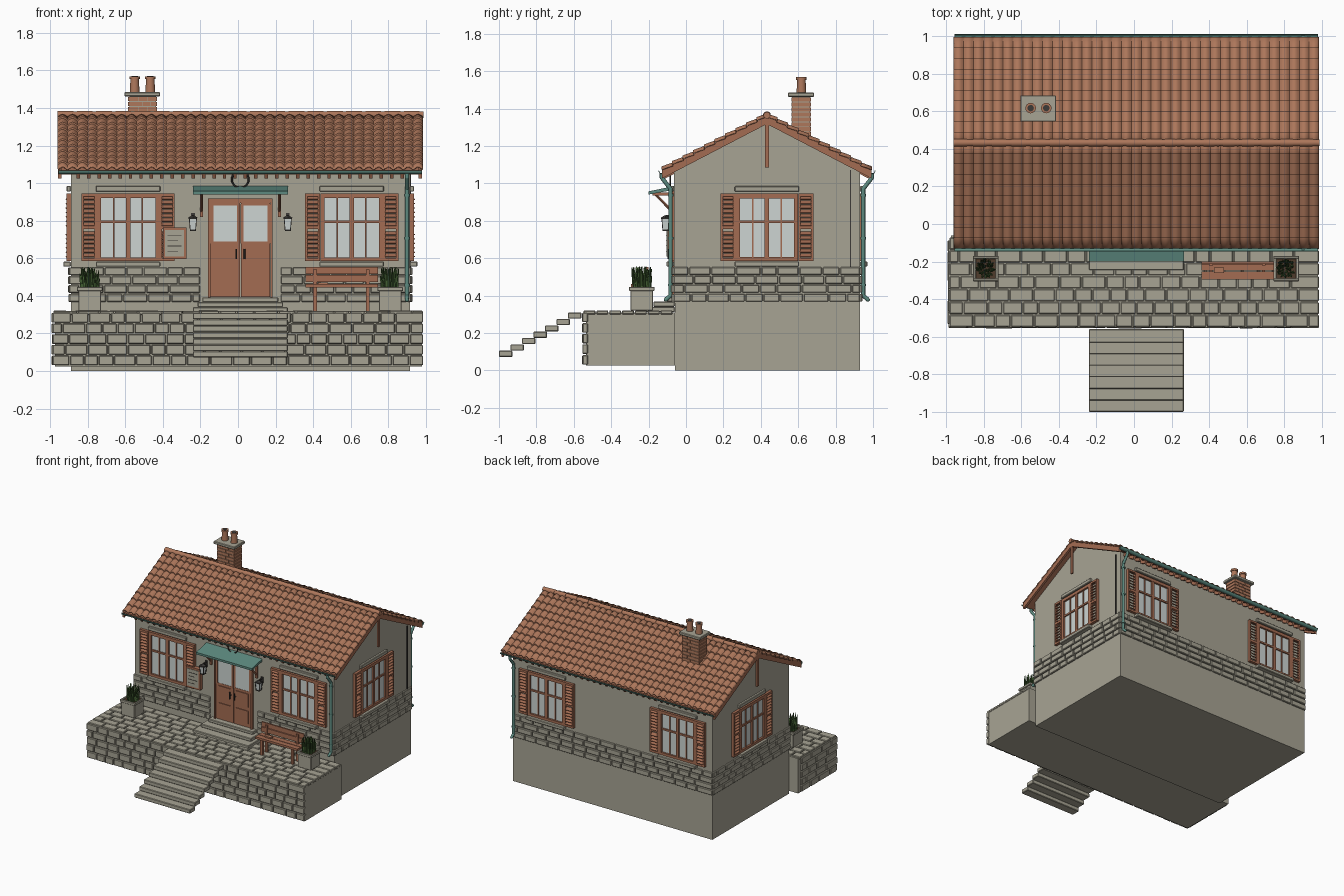
import bpy, bmesh, math, random
from mathutils import Matrix, Vector as V

if "Cube" in bpy.data.objects:
    bpy.data.objects.remove(bpy.data.objects["Cube"])
random.seed(4)

def mat(name, r, g, b):
    m = bpy.data.materials.new(name)
    m.diffuse_color = (r, g, b, 1)
    m.use_nodes = True
    m.node_tree.nodes["Principled BSDF"].inputs["Base Color"].default_value = m.diffuse_color
    return m
STONE = mat("pale stone", .39, .37, .295)
TILE = mat("terracotta", .42, .185, .105)
WOOD = mat("reddish wood", .37, .15, .085)
TEAL = mat("teal metal", .11, .255, .215)
GLASS = mat("pale glass", .61, .66, .645)
METAL = mat("dark metal", .045, .042, .038)
LEAF = mat("leaf green", .06, .125, .035)
SOIL = mat("soil", .08, .045, .025)

def box(bm, x0, x1, y0, y1, z0, z1, tilt=0):
    M = (Matrix.Translation(((x0+x1)/2, (y0+y1)/2, (z0+z1)/2)) @ Matrix.Rotation(tilt, 4, 'X')
         @ Matrix.Diagonal((x1-x0, y1-y0, z1-z0, 1)))
    bmesh.ops.create_cube(bm, size=1, matrix=M)

def cyl(bm, p, q, r, r2=None, n=12):
    p, q = V(p), V(q)
    M = Matrix.Translation((p+q)/2) @ (q-p).to_track_quat('Z', 'Y').to_matrix().to_4x4()
    bmesh.ops.create_cone(bm, cap_ends=True, segments=n, radius1=r, radius2=r if r2 is None else r2,
                          depth=(q-p).length, matrix=M)

def prism(bm, pts, x0, x1):
    """Extrude a (y, z) outline along x."""
    f = bm.faces.new([bm.verts.new((x0, y, z)) for y, z in pts])
    g = bmesh.ops.extrude_face_region(bm, geom=[f])
    bmesh.ops.translate(bm, verts=[v for v in g['geom'] if isinstance(v, bmesh.types.BMVert)], vec=(x1-x0, 0, 0))

def finish(name, bm, material, M=None, bevel=0, smooth=False, recalc=True):
    if recalc:
        bmesh.ops.recalc_face_normals(bm, faces=bm.faces)
    me = bpy.data.meshes.new(name)
    bm.to_mesh(me)
    bm.free()
    me.materials.append(material)
    ob = bpy.data.objects.new(name, me)
    bpy.context.collection.objects.link(ob)
    if M:
        ob.matrix_world = M
    if bevel:
        mod = ob.modifiers.new("bevel", 'BEVEL')
        mod.width, mod.segments = bevel, 1
    if smooth:
        bpy.ops.object.select_all(action='DESELECT')
        ob.select_set(True)
        bpy.context.view_layer.objects.active = ob
        bpy.ops.object.shade_smooth_by_angle(angle=math.radians(40))
    return ob

def boxes(name, material, rows, M=None, bevel=0):
    bm = bmesh.new()
    for r in rows:
        box(bm, *r)
    return finish(name, bm, material, M, bevel)

XL, XR, YF, YB, YC, CX = -.89, .915, -.065, .93, .4325, .0125
# frames for the four walls: local -y points outwards
def wall(side, along=0):
    ang, pos = {'front': (0, (along, YF, 0)), 'right': (90, (XR, along, 0)),
                'back': (180, (along, YB, 0)), 'left': (-90, (XL, along, 0))}[side]
    return Matrix.Translation(pos) @ Matrix.Rotation(math.radians(ang), 4, 'Z')

# house body with gables
bm = bmesh.new()
prism(bm, [(YF, .36), (YB, .36), (YB, 1.076), (YC, 1.335), (YF, 1.076)], XL, XR)
finish("house_walls", bm, STONE)
boxes("foundation", STONE, [(XL, XR, -.06, YB, 0, .36)])

def stones(name, M, spans, z0, z1, rows, w, proud):
    bm, h = bmesh.new(), (z1-z0)/rows
    for a, b in spans:
        for k in range(rows):
            x = a
            while x < b - .001:
                e = x + w*random.uniform(.75, 1.25) * (.6 if x == a and k % 2 else 1)
                e = b if b - e < w*.4 else e
                box(bm, x+.003, e-.003, -proud*random.uniform(.8, 1), .01, z0+k*h+.003, z0+(k+1)*h-.003)
                x = e
    finish(name, bm, STONE, M, bevel=.004)

# stone wainscot around the house
stones("wainscot_front", wall('front'), [(XL-.01, -.2), (.225, XR+.01)], .365, .555, 4, .11, .014)
stones("wainscot_right", wall('right', YC), [(-.5, .5)], .365, .555, 4, .11, .014)
stones("wainscot_left", wall('left', YC), [(-.5, .5)], .365, .555, 4, .11, .014)
stones("wainscot_back", wall('back', CX), [(-.91, .91)], .365, .555, 4, .11, .014)

# terrace
boxes("terrace_core", STONE, [(-.975, .98, -.535, -.06, .025, .31)])
stones("terrace_front_stones", Matrix.Translation((0, -.535, 0)), [(-.99, .988)], .028, .312, 5, .1, .02)
stones("terrace_left_stones", Matrix.Translation((-.975, -.31, 0)) @ Matrix.Rotation(-math.pi/2, 4, 'Z'),
       [(-.225, .225)], .028, .312, 5, .12, .018)
stones("terrace_paving", Matrix.Translation((0, 0, .309)) @ Matrix.Rotation(-math.pi/2, 4, 'X'),
       [(-.985, .987)], -.55, -.07, 7, .105, .012)

# garden steps and door steps
boxes("garden_steps", STONE, [(-.24, .265, -1+i*.0615, -.928+i*.0615, .072+i*.034, .105+i*.034)
                              for i in range(7)], bevel=.004)
boxes("door_steps", STONE, [(-.24, .265, -.245, -.06, .312, .34), (-.215, .24, -.175, -.06, .34, .367),
                            (-.19, .215, -.115, -.06, .367, .392)], bevel=.004)

# windows with shutters
def window(name, M):
    fr = [(-.167, .167, -.02, 0, .92, .945), (-.167, .167, -.02, 0, .585, .605), (-.012, .012, -.018, 0, .6, .93),
          (-.147, .147, -.015, 0, .788, .802)]
    fr += [(s*.156-.011, s*.156+.011, -.02, 0, .585, .945) for s in (-1, 1)]
    fr += [(s*.076-.004, s*.076+.004, -.013, 0, .6, .93) for s in (-1, 1)]
    boxes(name+"_frame", WOOD, fr, M)
    boxes(name+"_glass", GLASS, [(-.15, .15, -.005, 0, .6, .93)], M)
    boxes(name+"_lintel_and_sill", STONE, [(-.172, .172, -.022, 0, .955, .985),
                                           (-.172, .172, -.04, 0, .555, .582)], M, bevel=.004)
    sh = []
    for s in (-1, 1):
        c = s*.208
        sh += [(c+t*.034-.006, c+t*.034+.006, -.022, 0, .585, .945) for t in (-1, 1)]
        sh += [(c-.034, c+.034, -.022, 0, z-.008, z+.008) for z in (.593, .765, .937)]
        sh += [(c-.03, c+.03, -.029, -.001, z-.003, z+.003, .6)
               for z in [.615+i*.0235 for i in range(14)] if abs(z-.765) > .012]
    boxes(name+"_shutters", WOOD, sh, M)
for s, x in (("left", -.585), ("right", .605)):
    window("front_window_"+s, wall('front', x))
    window("back_window_"+s, wall('back', x))
window("right_side_window", wall('right', YC))
window("left_side_window", wall('left', YC))

# double door
D = wall('front', CX)
dw = [(-.172, .172, -.02, 0, .895, .917)]
dg, dh = [], bmesh.new()
for s in (-1, 1):
    c = s*.081
    dw += [(s*.166-.006, s*.166+.006, -.02, 0, .392, .917), (c-.078, c+.078, -.01, 0, .395, .69),
           (c-.055, c+.055, -.016, 0, .425, .53), (c-.055, c+.055, -.016, 0, .56, .67),
           (c-.078, c+.078, -.013, 0, .88, .895)]
    dw += [(c+t*.071-.008, c+t*.071+.008, -.013, 0, .68, .89) for t in (-1, 1)]
    dg.append((c-.065, c+.065, -.008, 0, .69, .882))
    cyl(dh, (s*.022, -.03, .595), (s*.022, -.03, .65), .005, n=8)
    cyl(dh, (s*.022, -.03, .62), (s*.022, 0, .62), .004, n=8)
boxes("door_leaves_and_frame", WOOD, dw, D)
boxes("door_glass", GLASS, dg, D)
finish("door_handles", dh, METAL, D)

# canopy and its brackets
bm = bmesh.new()
prism(bm, [(-.2, .94), (-.2, .957), (YF, .985), (YF, .965)], -.24, .265)
finish("door_canopy", bm, TEAL)
bm = bmesh.new()
for x in (-.195, .22):
    box(bm, x-.008, x+.008, -.08, YF, .82, .965)
    box(bm, x-.007, x+.007, -.18, YF, .936, .95)
    cyl(bm, (x, -.165, .943), (x, -.07, .845), .007, n=4)
finish("canopy_brackets", bm, WOOD)

# plain ring ornament above the door
bm = bmesh.new()
ring = [V((.012+.045*math.cos(a), -.085, 1.02+.045*math.sin(a))) for a in [i*math.tau/20 for i in range(21)]]
for p, q in zip(ring, ring[1:]):
    cyl(bm, p, q, .005, n=6)
cyl(bm, (.012, -.085, .975), (.012, -.06, .975), .005, n=6)
finish("ring_ornament", bm, METAL)

# wall lanterns
for s, x in (("left", -.24), ("right", .265)):
    M = wall('front', x)
    bm = bmesh.new()
    box(bm, -.016, .016, -.061, -.029, .745, .752)
    box(bm, -.023, .023, -.068, -.022, .808, .814)
    cyl(bm, (0, -.045, .814), (0, -.045, .828), .028, .006, 4)
    box(bm, -.004, .004, -.045, 0, .822, .83)
    box(bm, -.01, .01, -.006, 0, .79, .84)
    for a in (-1, 1):
        for b in (-1, 1):
            cyl(bm, (a*.014, -.045+b*.014, .75), (a*.019, -.045+b*.019, .81), .003, n=4)
    finish("lantern_"+s, bm, METAL, M)
    bm = bmesh.new()
    cyl(bm, (0, -.045, .752), (0, -.045, .808), .018, .025, 4)
    finish("lantern_glass_"+s, bm, GLASS, M @ Matrix.Translation((0, -.045, 0)) @ Matrix.Rotation(math.pi/4, 4, 'Z')
           @ Matrix.Translation((0, .045, 0)))

# notice board
boxes("notice_board", WOOD, [(-.4, -.275, -.1, YF, .595, .765)])
boxes("notice_sheet", STONE, [(-.388, -.287, -.104, -.09, .61, .75)])
boxes("notice_rules", METAL, [(-.375, -.3-.02*(i % 2), -.106, -.1, .72-i*.028, .723-i*.028) for i in range(4)])

# roof deck, barge boards, king posts, rafter tails
def ztop(y):
    return 1.355 - .52*abs(y-YC)
def strip(bm, up, down, half, x0, x1):
    pts = [(YC-half, 0), (YC, 0), (YC+half, 0)]
    prism(bm, [(y, ztop(y)+up) for y, _ in pts] + [(y, ztop(y)-down) for y, _ in reversed(pts)], x0, x1)
bm = bmesh.new()
strip(bm, 0, .02, .555, -.95, .975)
finish("roof_deck", bm, WOOD)
bm = bmesh.new()
for x in (-.957, .962):
    strip(bm, .006, .038, .56, x, x+.018)
    box(bm, x+.002, x+.016, YC-.011, YC+.011, 1.085, 1.33)
finish("barge_boards_and_king_posts", bm, WOOD)
bm = bmesh.new()
for s in (-1, 1):
    for i in range(32):
        x, y = -.85+i*.0556, YC+s*.525
        box(bm, x-.009, x+.009, y-.028, y+.028, ztop(y)-.045, ztop(y)-.018, -s*.48)
finish("rafter_tails", bm, WOOD)

# barrel-tile slopes: ribs across, stepped courses up the slope
RIBS, SEG, COURSES = 37, 6, 10
for s, name in ((-1, "front"), (1, "back")):
    bm, grid = bmesh.new(), []
    for k in range(COURSES):
        for t, lift in ((k, .013), (k+1, .004)):
            y = YC + s*.5625*(1-t/COURSES)
            grid.append([bm.verts.new((-.96+1.945*i/(RIBS*SEG), y,
                         ztop(y)+lift+.015*math.sin(math.pi*(i % SEG)/SEG))) for i in range(RIBS*SEG+1)])
    for a, b in zip(grid, grid[1:]):
        for i in range(RIBS*SEG):
            q = [a[i], a[i+1], b[i+1], b[i]]
            bm.faces.new(q if s < 0 else q[::-1])
    ob = finish("roof_tiles_"+name, bm, TILE, smooth=True, recalc=False)
    mod = ob.modifiers.new("thickness", 'SOLIDIFY')
    mod.thickness = .007
bm = bmesh.new()
for i in range(19):
    x = -.96+i*1.945/19
    cyl(bm, (x, YC, 1.364), (x+.106, YC, 1.364), .021, .018, 12)
finish("ridge_tiles", bm, TILE, smooth=True)

# gutters and downpipes
for s, name in ((-1, "front"), (1, "back")):
    y = YC + s*.562
    bm, arc = bmesh.new(), [math.pi+math.pi*i/8 for i in range(9)]
    prism(bm, [(y+.018*math.cos(a), 1.068+.02*math.sin(a)) for a in arc]
          + [(y+.014*math.cos(a), 1.068+.016*math.sin(a)) for a in reversed(arc)], -.955, .98)
    finish("gutter_"+name, bm, TEAL, smooth=True)
    bm, yw = bmesh.new(), YC + s*.515
    path = [(.9, y, 1.055), (.9, y, 1.03), (.9, yw, .97), (.9, yw, .4), (.9, yw+s*.025, .378)]
    for p, q in zip(path, path[1:]):
        cyl(bm, p, q, .011)
        bmesh.ops.create_icosphere(bm, subdivisions=2, radius=.011, matrix=Matrix.Translation(q))
    for z in (.45, .7, .93):
        cyl(bm, (.9, yw, z), (.9, yw, z+.012), .015)
    finish("downpipe_"+name, bm, TEAL, smooth=True)
boxes("wall_cable", METAL, [(XR, XR+.006, .877, .883, .53, 1.07)])

# chimney
boxes("chimney_mortar", STONE, [(-.578, -.437, .568, .662, 1.22, 1.465)])
rows = []
for k in range(9):
    z, o = 1.225+k*.0265, .024*(k % 2)
    for a, b in ((-.585, -.532+o), (-.529+o, -.481+o/2), (-.478+o/2, -.43)):
        rows.append((a, b, .563, .667, z, z+.022))
boxes("chimney_bricks", TILE, rows)
boxes("chimney_cap", STONE, [(-.605, -.415, .545, .685, 1.462, 1.485)], bevel=.004)
bm, hole = bmesh.new(), bmesh.new()
for x in (-.55, -.467):
    cyl(bm, (x, .617, 1.485), (x, .617, 1.56), .026, .022, 16)
    cyl(bm, (x, .617, 1.553), (x, .617, 1.568), .028, None, 16)
    cyl(hole, (x, .617, 1.56), (x, .617, 1.5695), .017, None, 16)
finish("chimney_pots", bm, TILE, smooth=True)
finish("chimney_pot_openings", hole, METAL)

# bench with a small book
boxes("bench", WOOD, [(.36, .745, -.295, -.253, .445, .462), (.36, .745, -.248, -.205, .445, .462),
                      (.36, .745, -.215, -.203, .475, .512), (.36, .745, -.212, -.2, .516, .553)])
rows = []
for x in (.41, .69):
    rows += [(x-.01, x+.01, -.285, -.265, .32, .445), (x-.01, x+.01, -.222, -.205, .32, .54),
             (x-.008, x+.008, -.285, -.21, .428, .445)]
boxes("bench_legs", WOOD, rows)
boxes("book_on_bench", TILE, [(.425, .48, -.262, -.232, .462, .472)])

# planters with grassy plants
for s, x in (("left", -.79), ("right", .81)):
    y, r = -.237, .068
    boxes("planter_"+s, STONE, [(x-.06, x+.06, y-.06, y+.06, .32, .43)]
          + [(x-r, x+r, y+t*.06-.008, y+t*.06+.008, .425, .447) for t in (-1, 1)]
          + [(x+t*.06-.008, x+t*.06+.008, y-r, y+r, .425, .446) for t in (-1, 1)], bevel=.003)
    boxes("planter_soil_"+s, SOIL, [(x-.055, x+.055, y-.055, y+.055, .425, .436)])
    bm = bmesh.new()
    for i in range(90):
        a, d = random.uniform(0, math.tau), .045*math.sqrt(random.random())
        c, n = d*math.cos(a), d*math.sin(a)
        cyl(bm, (x+c, y+n, .43), (x+c*1.25, y+n*1.25, random.uniform(.49, .555)), .007, .002, 4)
    finish("plant_"+s, bm, LEAF)
